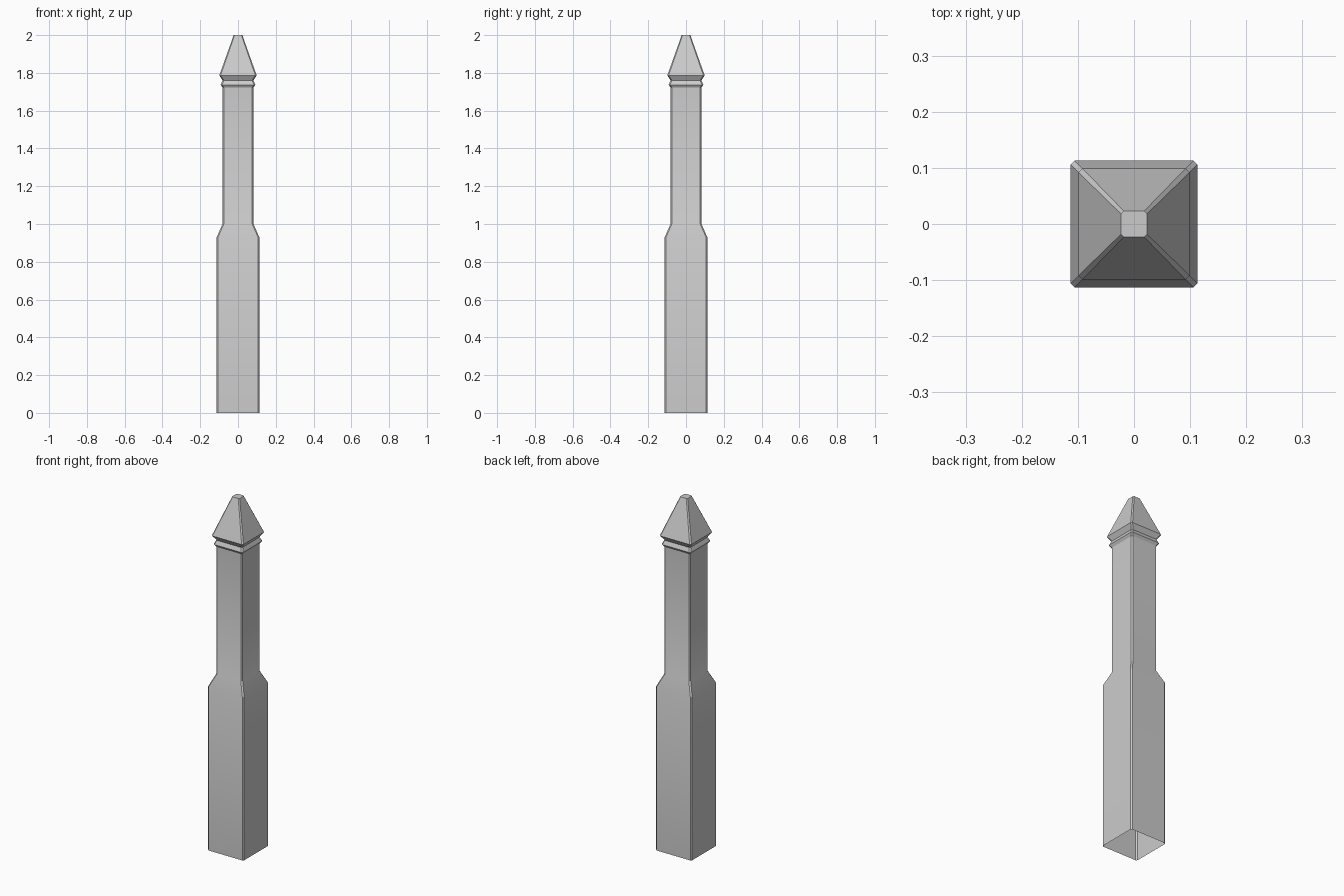
import bpy
import bmesh
import math

cube = bpy.data.objects.get("Cube")
if cube:
    bpy.data.objects.remove(cube, do_unlink=True)

# Grey paint
grey = bpy.data.materials.new("grey")
grey.use_nodes = True
color = (0.6, 0.6, 0.6, 1)
grey.diffuse_color = color
grey.node_tree.nodes["Principled BSDF"].inputs["Base Color"].default_value = color

# Profile from the ground up: height, half width, corner chamfer
PROFILE = [
    (0.0, 0.113, 0.007),
    (0.93, 0.113, 0.007),
    (1.0, 0.082, 0.007),
    (1.722, 0.082, 0.007),
    (1.737, 0.092, 0.007),
    (1.76, 0.082, 0.007),
    (1.787, 0.099, 0.007),
    (2.0, 0.023, 0.005),
]


def chamfered_square(bm, z, half, cut):
    """Ring of eight vertices, counter-clockwise from above."""
    ring = []
    for sx, sy in ((1, 1), (-1, 1), (-1, -1), (1, -1)):
        corner = [(half * sx, (half - cut) * sy), ((half - cut) * sx, half * sy)]
        if sx * sy < 0:
            corner.reverse()
        ring += [bm.verts.new((x, y, z)) for x, y in corner]
    return ring


# Post: stacked rings, open underneath, closed by a small flat tip
bm = bmesh.new()
rings = [chamfered_square(bm, *level) for level in PROFILE]
for low, high in zip(rings, rings[1:]):
    for i in range(len(low)):
        j = (i + 1) % len(low)
        bm.faces.new((low[i], low[j], high[j], high[i]))
bm.faces.new(rings[-1])

mesh = bpy.data.meshes.new("bollard_post")
bm.to_mesh(mesh)
bm.free()
mesh.materials.append(grey)
post = bpy.data.objects.new("bollard_post", mesh)
bpy.context.collection.objects.link(post)

# Soft shoulder, crisp corners and mouldings
bpy.ops.object.select_all(action="DESELECT")
post.select_set(True)
bpy.context.view_layer.objects.active = post
bpy.ops.object.shade_smooth_by_angle(angle=math.radians(30))
